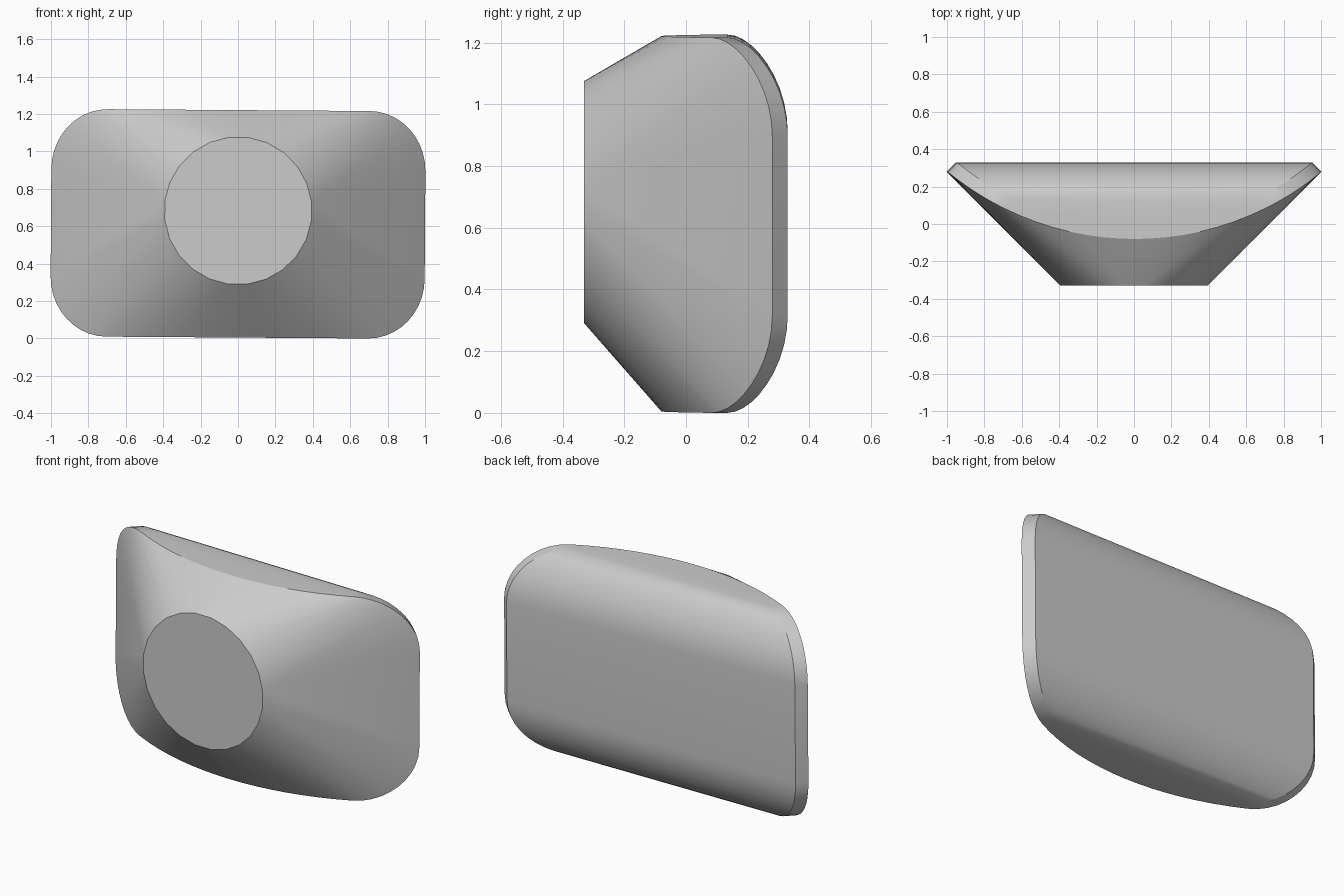
import bpy, bmesh, math
from mathutils import Matrix

if "Cube" in bpy.data.objects:
    bpy.data.objects.remove(bpy.data.objects["Cube"])

HALF_H = 0.608          # half height of the rim
RX, RZ = 0.30, 0.32     # corner radii of the rim
BEND = 1.57             # radius of the bow of the rim seen from above


def bow(x):
    return -0.08 + BEND - math.sqrt(BEND * BEND - x * x)


points = []

# front disc outline
r = 0.392 / math.cos(math.pi / 24)
for i in range(24):
    a = (i + 0.5) * math.tau / 24
    points.append((r * math.cos(a), -0.33, 0.07 + r * math.sin(a)))

# bowed rim with rounded corners, plus its offset copy at the back ends
for sx in (-1, 1):
    for sz in (-1, 1):
        for i in range(11):
            a = i / 10 * math.pi / 2
            x = 1 - RX + RX * math.cos(a)
            z = HALF_H - RZ + RZ * math.sin(a)
            points.append((sx * x, bow(x), sz * z))
            points.append((sx * (x - 0.05), bow(x) + 0.05, sz * z))

# long top and bottom edges of the rim
for sz in (-1, 1):
    for i in range(1, 16):
        x = (1 - RX) * (i / 8 - 1)
        points.append((x, bow(x), sz * HALF_H))

# skin the outlines into one convex shell
bm = bmesh.new()
for p in points:
    bm.verts.new(p)
res = bmesh.ops.convex_hull(bm, input=bm.verts[:])
loose = [v for v in bm.verts if not v.link_faces]
bmesh.ops.delete(bm, geom=loose, context='VERTS')
bmesh.ops.dissolve_limit(bm, angle_limit=math.radians(0.3),
                         verts=bm.verts[:], edges=bm.edges[:])
bmesh.ops.recalc_face_normals(bm, faces=bm.faces[:])

# slight tilt, then stand on the ground
bm.transform(Matrix.Rotation(0.007, 4, 'Y'))
low = min(v.co.z for v in bm.verts)
bm.transform(Matrix.Translation((0, 0, -low)))

mesh = bpy.data.meshes.new("housing_shell")
bm.to_mesh(mesh)
bm.free()
shell = bpy.data.objects.new("housing_shell", mesh)
bpy.context.collection.objects.link(shell)
bpy.context.view_layer.objects.active = shell
shell.select_set(True)
bpy.ops.object.shade_smooth_by_angle(angle=math.radians(25))
